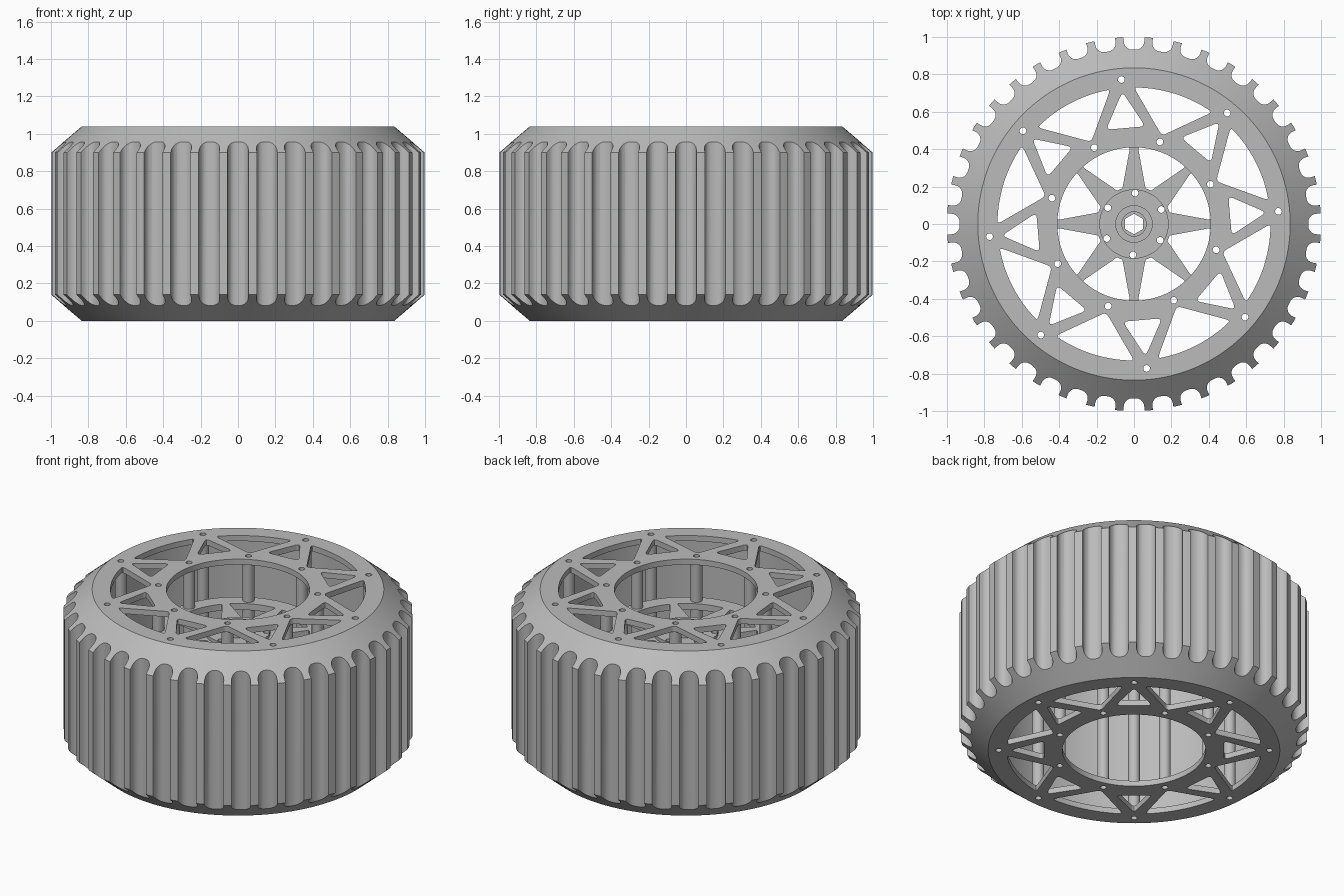
import bpy, bmesh
from math import sin, cos, pi, radians
from mathutils import Vector, Matrix

cube = bpy.data.objects.get("Cube")
if cube:
    bpy.data.objects.remove(cube)

grey = bpy.data.materials.new("matte grey")
grey.use_nodes = True
colour = (0.5, 0.5, 0.5, 1)
grey.diffuse_color = colour
grey.node_tree.nodes["Principled BSDF"].inputs["Base Color"].default_value = colour

HEIGHT = 1.04
RIM = 0.825
PLATE = 0.035
HUB_TOP = 0.76
OUTER_BOLTS = [5 + 45 * k for k in range(8)]
INNER_BOLTS = [a + 22.5 for a in OUTER_BOLTS]


def polar(r, deg):
    return Vector((r * cos(radians(deg)), r * sin(radians(deg))))


def circle(r, centre=Vector((0, 0)), n=24, start=0):
    return [centre + polar(r, start + 360 * i / n) for i in range(n)]


def arc(r, a, b, n=10):
    return [polar(r, a + (b - a) * i / n) for i in range(n + 1)]


def turned(points, deg):
    return [Matrix.Rotation(radians(deg), 2) @ p for p in points]


def rounded(points, size, steps=4):
    """Round every corner with a short quadratic curve."""
    out = []
    for i, p in enumerate(points):
        before, after = points[i - 1] - p, points[(i + 1) % len(points)] - p
        a = p + before.normalized() * min(size, before.length * 0.4)
        b = p + after.normalized() * min(size, after.length * 0.4)
        for s in range(steps + 1):
            t = s / steps
            out.append(a * (1 - t) ** 2 + p * 2 * t * (1 - t) + b * t * t)
    return out


def link(name, mesh):
    obj = bpy.data.objects.new(name, mesh)
    bpy.context.collection.objects.link(obj)
    mesh.materials.clear()
    mesh.materials.append(grey)
    return obj


def smooth(obj):
    bpy.ops.object.select_all(action='DESELECT')
    obj.select_set(True)
    bpy.context.view_layer.objects.active = obj
    bpy.ops.object.shade_smooth_by_angle(angle=radians(30))


def baked(obj):
    graph = bpy.context.evaluated_depsgraph_get()
    return bpy.data.meshes.new_from_object(obj.evaluated_get(graph))


def plate(name, outlines, z0, z1):
    """Extrude flat outlines; outlines inside others become holes."""
    curve = bpy.data.curves.new(name, 'CURVE')
    curve.dimensions = '2D'
    curve.fill_mode = 'BOTH'
    curve.extrude = (z1 - z0) / 2
    for points in outlines:
        spline = curve.splines.new('POLY')
        spline.points.add(len(points) - 1)
        for sp, p in zip(spline.points, points):
            sp.co = (p.x, p.y, 0, 1)
        spline.use_cyclic_u = True
    temp = bpy.data.objects.new(name + " outline", curve)
    bpy.context.collection.objects.link(temp)
    mesh = baked(temp)
    bpy.data.objects.remove(temp)
    mesh.transform(Matrix.Translation((0, 0, (z0 + z1) / 2)))
    obj = link(name, mesh)
    smooth(obj)
    return obj


# Tyre body: a revolved ring with sloping shoulders
profile = [(RIM, 0), (0.835, 0), (1, 0.14), (1, HEIGHT - 0.14), (0.835, HEIGHT), (RIM, HEIGHT)]
bm = bmesh.new()
SEG = 160
rings = []
for i in range(SEG):
    a = 2 * pi * i / SEG
    rings.append([bm.verts.new((r * cos(a), r * sin(a), z)) for r, z in profile])
for i in range(SEG):
    r0, r1 = rings[i], rings[(i + 1) % SEG]
    for j in range(len(profile)):
        k = (j + 1) % len(profile)
        bm.faces.new((r0[j], r1[j], r1[k], r0[k]))
bmesh.ops.recalc_face_normals(bm, faces=bm.faces)
mesh = bpy.data.meshes.new("tyre")
bm.to_mesh(mesh)
bm.free()
tyre = link("tyre", mesh)

# Tread grooves: forty round-bottomed channels cut from the tyre
W, FLOOR, FILLET = 0.055, 0.932, 0.045
groove = [Vector((1.06, -W))]
groove += [Vector((FLOOR + FILLET, FILLET - W)) + polar(FILLET, 270 - 18 * i) for i in range(6)]
groove += [Vector((p.x, -p.y)) for p in reversed(groove)]
bm = bmesh.new()
for k in range(40):
    face = bm.faces.new([bm.verts.new((p.x, p.y, -0.1)) for p in turned(groove, 9 * k)])
    top = bmesh.ops.extrude_face_region(bm, geom=[face])
    bmesh.ops.translate(bm, vec=(0, 0, HEIGHT + 0.2),
                        verts=[v for v in top["geom"] if isinstance(v, bmesh.types.BMVert)])
bmesh.ops.recalc_face_normals(bm, faces=bm.faces)
mesh = bpy.data.meshes.new("groove_cutter")
bm.to_mesh(mesh)
bm.free()
cutter = link("groove_cutter", mesh)
cutter.hide_render = True
cut = tyre.modifiers.new("grooves", 'BOOLEAN')
cut.object = cutter
cut.operation = 'DIFFERENCE'
cut.solver = 'EXACT'
mesh = baked(tyre)
tyre.modifiers.clear()
tyre.data = mesh
bpy.data.objects.remove(cutter)
smooth(tyre)

# Side plates: truss of pointed and fan-shaped windows plus bolt holes
small = rounded([Vector((0.71, 0)), Vector((0.515, 0.105)), Vector((0.515, -0.105))], 0.03)
fan = rounded([Vector((0.495, 0))] + arc(0.73, -17.5, 17.5), 0.025)
side = [circle(RIM, n=160), circle(0.41, n=96)]
for a, b in zip(OUTER_BOLTS, INNER_BOLTS):
    side += [turned(small, a), turned(fan, b)]
    side += [circle(0.018, polar(0.775, a)), circle(0.018, polar(0.46, b))]
plate("bottom_side_plate", side, 0, PLATE)
plate("top_side_plate", side, HEIGHT - PLATE, HEIGHT)

# Hollow spacer posts between the side plates
for label, radius, angles in (("inner", 0.46, INNER_BOLTS), ("outer", 0.775, OUTER_BOLTS)):
    posts = []
    for a in angles:
        posts += [circle(0.034, polar(radius, a)), circle(0.018, polar(radius, a))]
    plate(label + "_spacer_posts", posts, PLATE, HEIGHT - PLATE)

# Hub plate: ring joined to the centre by eight tapered spokes
hexagon = circle(0.055, n=6, start=30)
window = rounded(arc(0.2, 4.5, -4.5, 4) + arc(0.41, -19.5, 19.5), 0.01)
bolts = [circle(0.018, polar(0.165, 28 + 60 * k)) for k in range(6)]
hub = [circle(0.5, n=96), hexagon] + bolts
hub += [turned(window, 22.5 + 45 * k) for k in range(8)]
hub += [circle(0.018, polar(0.46, a)) for a in INNER_BOLTS]
plate("hub_plate", hub, HUB_TOP - 0.04, HUB_TOP)

# Bolted hub flange and axle socket
plate("hub_flange", [circle(0.185, n=48), hexagon] + bolts, HUB_TOP, HUB_TOP + 0.02)
plate("axle_collar", [circle(0.1, n=48), circle(0.065, n=32)], HUB_TOP + 0.02, HUB_TOP + 0.05)
plate("axle_socket", [circle(0.065, n=32), hexagon], HUB_TOP - 0.08, HUB_TOP + 0.035)
